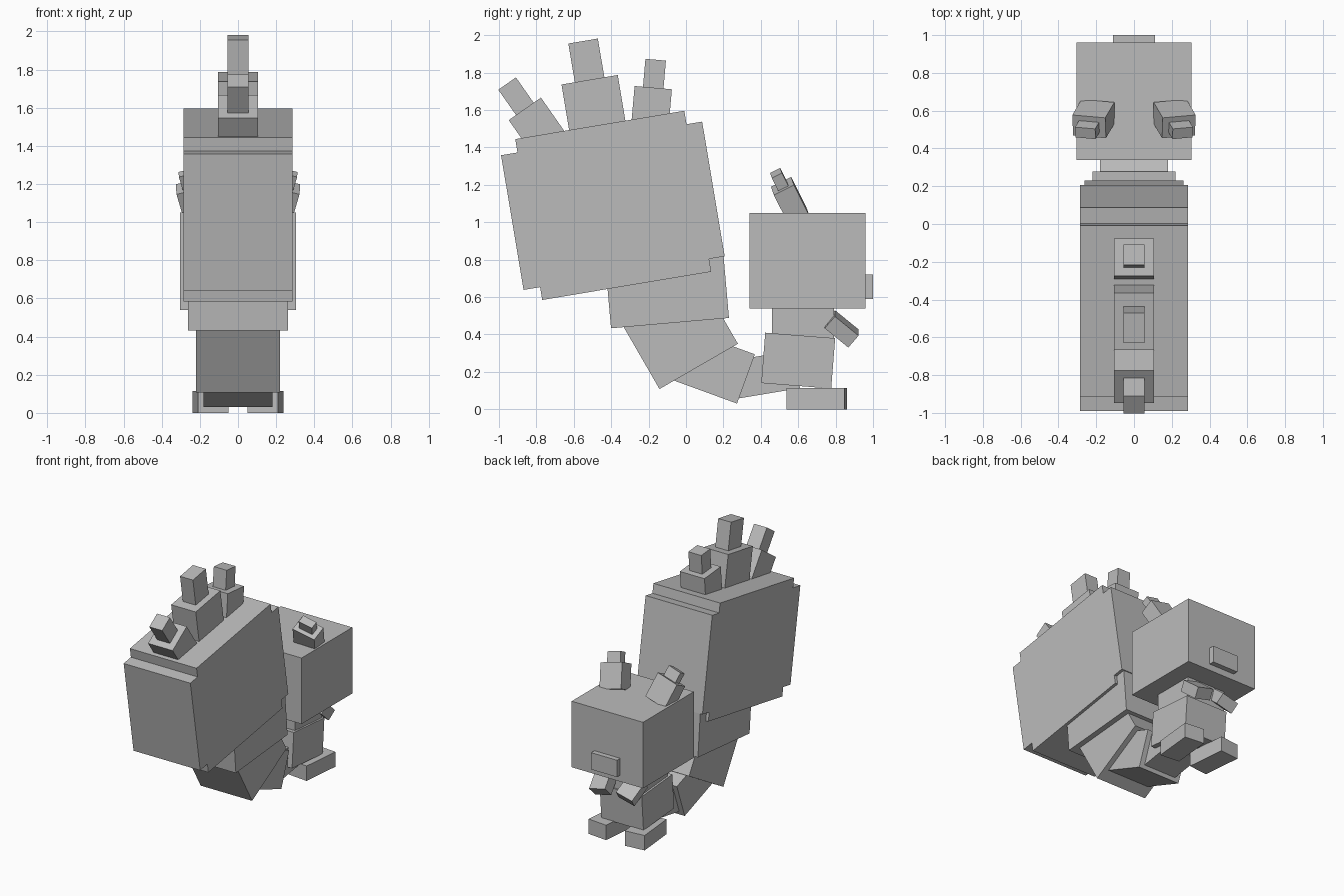
import bpy
from math import radians
from mathutils import Euler, Matrix, Vector

if "Cube" in bpy.data.objects:
    bpy.data.objects.remove(bpy.data.objects["Cube"], do_unlink=True)

grey = bpy.data.materials.new("plain grey")
grey.use_nodes = True
COLOUR = (0.5, 0.5, 0.5, 1)
grey.diffuse_color = COLOUR
grey.node_tree.nodes["Principled BSDF"].inputs["Base Color"].default_value = COLOUR


def box(name, centre, size, turn=(0, 0, 0)):
    """Flat-faced block, turned by Euler angles in degrees."""
    bpy.ops.mesh.primitive_cube_add(size=1)
    ob = bpy.context.object
    ob.name = name
    rot = Euler([radians(a) for a in turn]).to_matrix().to_4x4()
    scale = Matrix.Diagonal((*size, 1))
    ob.data.transform(Matrix.Translation(centre) @ rot @ scale)
    ob.data.materials.append(grey)
    return ob


def mid(name, y, z, width, length, height, pitch=0):
    """Block on the centre line, pitched about x."""
    return box(name, (0, y, z), (width, length, height), (pitch, 0, 0))


def pair(name, centre, size, turn):
    """Mirrored left and right blocks."""
    x, y, z = centre
    a, b, c = turn
    box("left_" + name, centre, size, turn)
    box("right_" + name, (-x, y, z), size, (a, -b, -c))


# Head and body
mid("head", 0.65, 0.795, 0.61, 0.62, 0.51)
mid("nose", 0.975, 0.655, 0.22, 0.05, 0.13)
mid("neck", 0.625, 0.465, 0.33, 0.33, 0.18)
mid("body", 0.60, 0.26, 0.36, 0.375, 0.27, -4.5)

# Limbs
pair("foot", (0.145, 0.70, 0.057), (0.16, 0.31, 0.115), (0, 0, -5.5))
pair("arm", (0.12, 0.832, 0.43), (0.14, 0.165, 0.085), (-40, 14, 0))

# Ears: a stub with a thinner tip along the same leaning axis
EAR = (27, 14, 5)
axis = Euler([radians(a) for a in EAR]).to_matrix() @ Vector((0, 0, 1))
root = Vector((0.198, 0.583, 1.06))
pair("ear", root + axis * 0.06, (0.18, 0.12, 0.19), EAR)
pair("ear_tip", root + axis * 0.185, (0.11, 0.06, 0.1), EAR)

# Curving tail base
mid("tail_root", 0.42, 0.185, 0.28, 0.35, 0.205, 9.5)
mid("tail_curve_low", 0.148, 0.225, 0.36, 0.367, 0.28, -20)
mid("tail_curve_mid", -0.028, 0.395, 0.44, 0.484, 0.383, 30)
mid("tail_curve_high", -0.10, 0.625, 0.525, 0.633, 0.33, 5)

# Bushy tail: two crossing blocks with notched corners
mid("tail_bush_long", -0.391, 1.088, 0.57, 1.09, 0.73, 9.5)
mid("tail_bush_tall", -0.389, 1.09, 0.57, 0.916, 0.872, 9.5)

# Tufts: y and z at the foot of the tuft, base and tip (length, height), pitch
tufts = {
    "front": (-0.19, 1.55, 0.2, 0.17, 0.11, 0.15, -5),
    "middle": (-0.475, 1.52, 0.305, 0.245, 0.16, 0.21, 9.5),
    "back": (-0.77, 1.475, 0.21, 0.16, 0.115, 0.165, 35),
}
for side, (y, z, length, height, tip_length, tip_height, pitch) in tufts.items():
    up = Matrix.Rotation(radians(pitch), 3, "X") @ Vector((0, 0, 1))
    foot = Vector((0, y, z))
    base = foot + up * (height / 2 - 0.03)
    tip = foot + up * (height + tip_height / 2)
    mid(side + "_tuft", base.y, base.z, 0.21, length, height + 0.06, pitch)
    mid(side + "_tuft_tip", tip.y, tip.z, 0.11, tip_length, tip_height, pitch)
